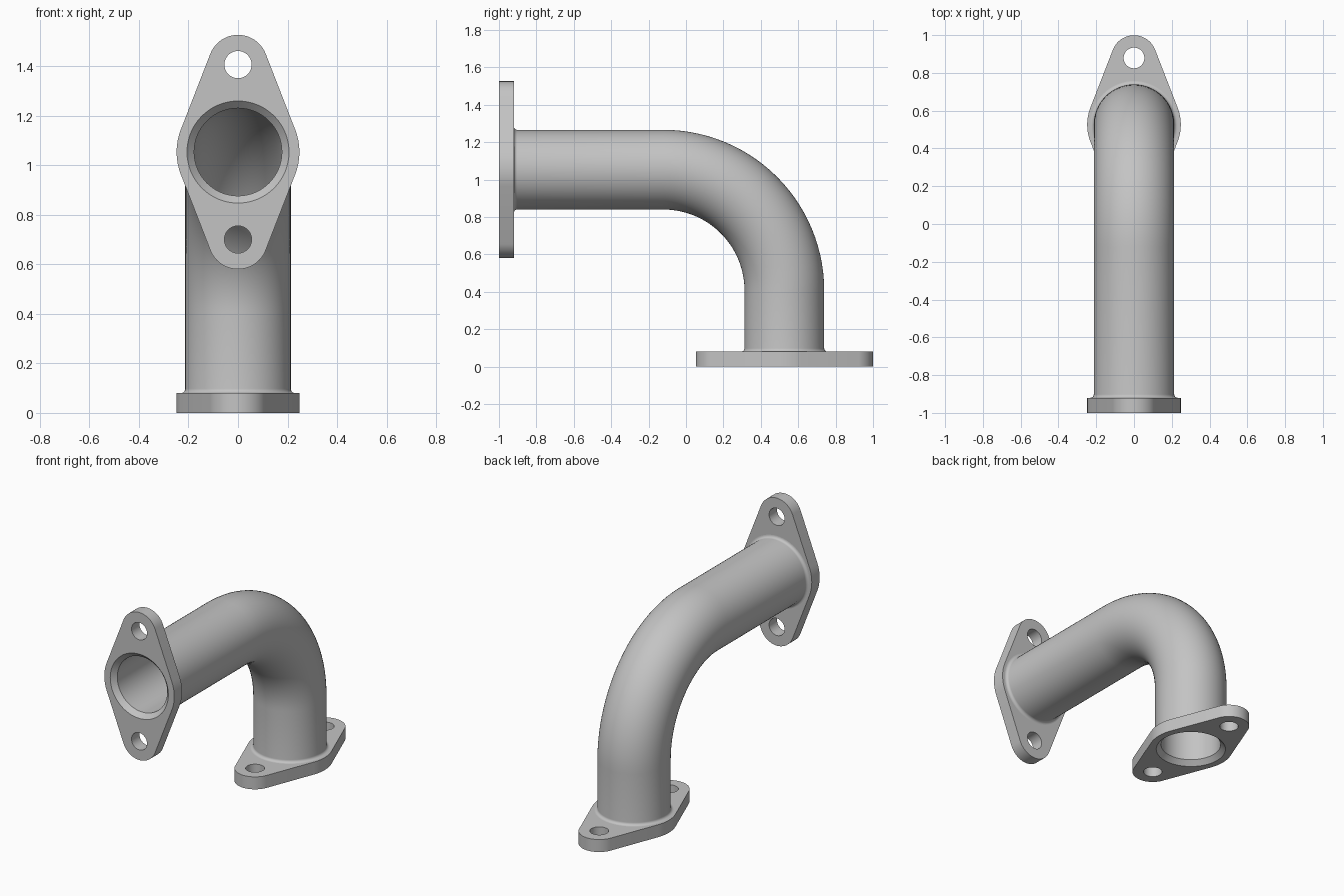
import bpy
import bmesh
from math import sin, cos, pi, asin
from mathutils import Vector

if "Cube" in bpy.data.objects:
    bpy.data.objects.remove(bpy.data.objects["Cube"], do_unlink=True)

# Main dimensions
AXIS_Z, AXIS_Y = 1.053, 0.526          # height of inlet axis, depth of outlet axis
BEND = 0.647                           # centreline bend radius
OUTER, BORE, MOUTH = 0.213, 0.177, 0.206
CHAMFER, FILLET, THICK = 0.03, 0.018, 0.08
LUG_Y, LUG_R, HUB_R, BOLT_R = 0.353, 0.12, 0.248, 0.055
SEGMENTS, BEND_STEPS = 64, 28

START = AXIS_Y - BEND + 1              # length of inlet straight
ARC = BEND * pi / 2
LENGTH = START + ARC + AXIS_Z - BEND

metal = bpy.data.materials.new("grey metal")
metal.use_nodes = True
grey = (0.55, 0.55, 0.55, 1)
metal.diffuse_color = grey
bsdf = next(n for n in metal.node_tree.nodes if n.type == "BSDF_PRINCIPLED")
bsdf.inputs["Base Color"].default_value = grey


def finish(bm, name, location=(0, 0, 0), rotation=(0, 0, 0)):
    bmesh.ops.recalc_face_normals(bm, faces=bm.faces[:])
    mesh = bpy.data.meshes.new(name)
    bm.to_mesh(mesh)
    bm.free()
    mesh.materials.append(metal)
    obj = bpy.data.objects.new(name, mesh)
    obj.location, obj.rotation_euler = location, rotation
    bpy.context.collection.objects.link(obj)
    bpy.ops.object.select_all(action="DESELECT")
    obj.select_set(True)
    bpy.context.view_layer.objects.active = obj
    bpy.ops.object.shade_smooth_by_angle(angle=pi / 6)


def station(s):
    """Centre and in-plane normal of the pipe at distance s."""
    if s < START:
        return Vector((0, s - 1, AXIS_Z)), Vector((0, 0, 1))
    a = min((s - START) / BEND, pi / 2)
    n = Vector((0, sin(a), cos(a)))
    centre = Vector((0, AXIS_Y - BEND, AXIS_Z - BEND)) + n * BEND
    centre.z -= max(0, s - START - ARC)
    return centre, n


# Pipe: outer skin with root fillets, then the bore with chamfered mouths
bend = [START + ARC * i / BEND_STEPS for i in range(BEND_STEPS + 1)]
root = [(THICK + FILLET * (1 - cos(t)), OUTER + FILLET * (1 - sin(t)))
        for t in (pi / 2 * i / 6 for i in range(7))]
mouth = [(0, MOUTH), (CHAMFER, BORE)]


def skin(end, radius):
    far = [(LENGTH - s, r) for s, r in reversed(end)]
    return end + [(s, radius) for s in bend] + far


bm = bmesh.new()
rings = []
for s, r in skin(root, OUTER) + skin(mouth, BORE)[::-1]:
    c, n = station(s)
    angles = [2 * pi * i / SEGMENTS for i in range(SEGMENTS)]
    rings.append([bm.verts.new(c + r * (n * cos(a) + Vector((sin(a), 0, 0)))) for a in angles])
for k, ring in enumerate(rings):
    after = rings[(k + 1) % len(rings)]
    for i in range(SEGMENTS):
        j = (i + 1) % SEGMENTS
        bm.faces.new((ring[i], ring[j], after[j], after[i]))
finish(bm, "bent_pipe")


def arc(cy, r, a0, a1, steps):
    return [(r * cos(a0 + (a1 - a0) * i / steps), cy + r * sin(a0 + (a1 - a0) * i / steps))
            for i in range(steps + 1)]


def flange(name, location, rotation=(0, 0, 0)):
    # Two lugs joined to the round hub by tangent lines
    t = asin((HUB_R - LUG_R) / LUG_Y)
    outline = (arc(0, HUB_R, -t, t, 8) + arc(LUG_Y, LUG_R, t, pi - t, 24)
               + arc(0, HUB_R, pi - t, pi + t, 8) + arc(-LUG_Y, LUG_R, pi + t, 2 * pi - t, 24))
    loops = [outline, arc(0, MOUTH, 0, 2 * pi, SEGMENTS)[:-1]]
    loops += [arc(y, BOLT_R, 0, 2 * pi, 32)[:-1] for y in (-LUG_Y, LUG_Y)]
    bm = bmesh.new()
    edges = []
    for loop in loops:
        vs = [bm.verts.new((x, y, 0)) for x, y in loop]
        edges += [bm.edges.new((v, vs[(i + 1) % len(vs)])) for i, v in enumerate(vs)]
    bmesh.ops.triangle_fill(bm, use_beauty=True, use_dissolve=False, edges=edges)
    # Thicken the plate, keeping its first face
    out = bmesh.ops.extrude_face_region(bm, geom=bm.faces[:], use_keep_orig=True)
    top = [g for g in out["geom"] if isinstance(g, bmesh.types.BMVert)]
    bmesh.ops.translate(bm, verts=top, vec=(0, 0, THICK))
    finish(bm, name, location, rotation)


flange("bottom_flange", (0, AXIS_Y, 0))
flange("front_flange", (0, -1, AXIS_Z), (-pi / 2, 0, 0))
